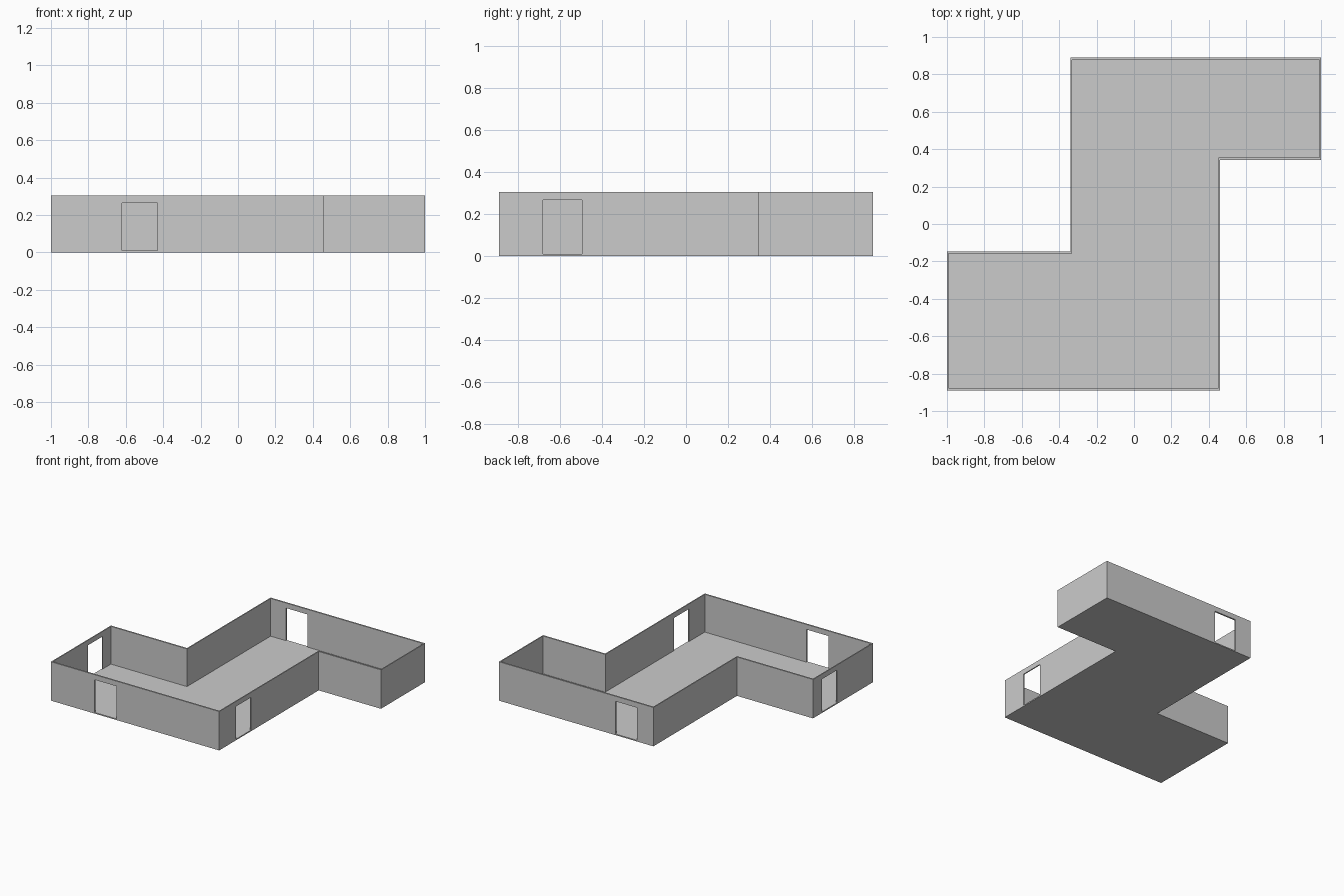
import bpy, bmesh
from mathutils import Vector

if "Cube" in bpy.data.objects:
    bpy.data.objects.remove(bpy.data.objects["Cube"])

HEIGHT, FLOOR, DOOR_TOP = 0.305, 0.009, 0.265
THICK_X, THICK_Y = 0.008, 0.012   # walls facing x, walls facing y

# Outer plan of the room, counter-clockwise
OUTLINE = [Vector(p) for p in (
    (-1, -0.89), (0.46, -0.89), (0.46, 0.343), (1, 0.343),
    (1, 0.89), (-0.34, 0.89), (-0.34, -0.146), (-1, -0.146))]


def inset(points):
    """Shift every right-angled edge inwards by its wall thickness."""
    shifts = []
    for i, p in enumerate(points):
        d = (points[(i + 1) % len(points)] - p).normalized()
        shifts.append(Vector((-d.y * THICK_X, d.x * THICK_Y)))
    return [p + shifts[i] + shifts[i - 1] for i, p in enumerate(points)]


def add_object(name, bm):
    bmesh.ops.recalc_face_normals(bm, faces=bm.faces)
    mesh = bpy.data.meshes.new(name)
    bm.to_mesh(mesh)
    bm.free()
    obj = bpy.data.objects.new(name, mesh)
    bpy.context.collection.objects.link(obj)
    return obj


def ring(bm, points, z):
    return [bm.verts.new((p.x, p.y, z)) for p in points]


def bridge(bm, a, b):
    n = len(a)
    for i in range(n):
        j = (i + 1) % n
        bm.faces.new((a[i], a[j], b[j], b[i]))


inner = inset(OUTLINE)

# Floor slab inside the walls
bm = bmesh.new()
low, high = ring(bm, inner, 0), ring(bm, inner, FLOOR)
bm.faces.new(low)
bm.faces.new(high)
bridge(bm, low, high)
add_object("floor", bm)

# Continuous wall ring
bm = bmesh.new()
loops = [ring(bm, OUTLINE, 0), ring(bm, OUTLINE, HEIGHT),
         ring(bm, inner, HEIGHT), ring(bm, inner, 0)]
for k in range(4):
    bridge(bm, loops[k], loops[(k + 1) % 4])
walls = add_object("walls", bm)

# Doorway cutters: x range, y range
DOORS = [((-0.62, -0.43), (-0.93, -0.85)),   # front wall
         ((0.42, 0.50), (-0.68, -0.495)),    # right wall
         ((-0.20, -0.01), (0.85, 0.93)),     # back wall
         ((-1.04, -0.96), (-0.445, -0.26))]  # left wall
bm = bmesh.new()
for (x0, x1), (y0, y1) in DOORS:
    verts = bmesh.ops.create_cube(bm, size=1)["verts"]
    bmesh.ops.scale(bm, vec=(x1 - x0, y1 - y0, DOOR_TOP - FLOOR), verts=verts)
    bmesh.ops.translate(
        bm, vec=((x0 + x1) / 2, (y0 + y1) / 2, (DOOR_TOP + FLOOR) / 2), verts=verts)
cutter = add_object("doorway_cutter", bm)
cutter.hide_render = True

mod = walls.modifiers.new("doorways", "BOOLEAN")
mod.operation, mod.solver, mod.object = "DIFFERENCE", "EXACT", cutter
bpy.context.view_layer.objects.active = walls
bpy.ops.object.modifier_apply(modifier=mod.name)
bpy.data.objects.remove(cutter)
